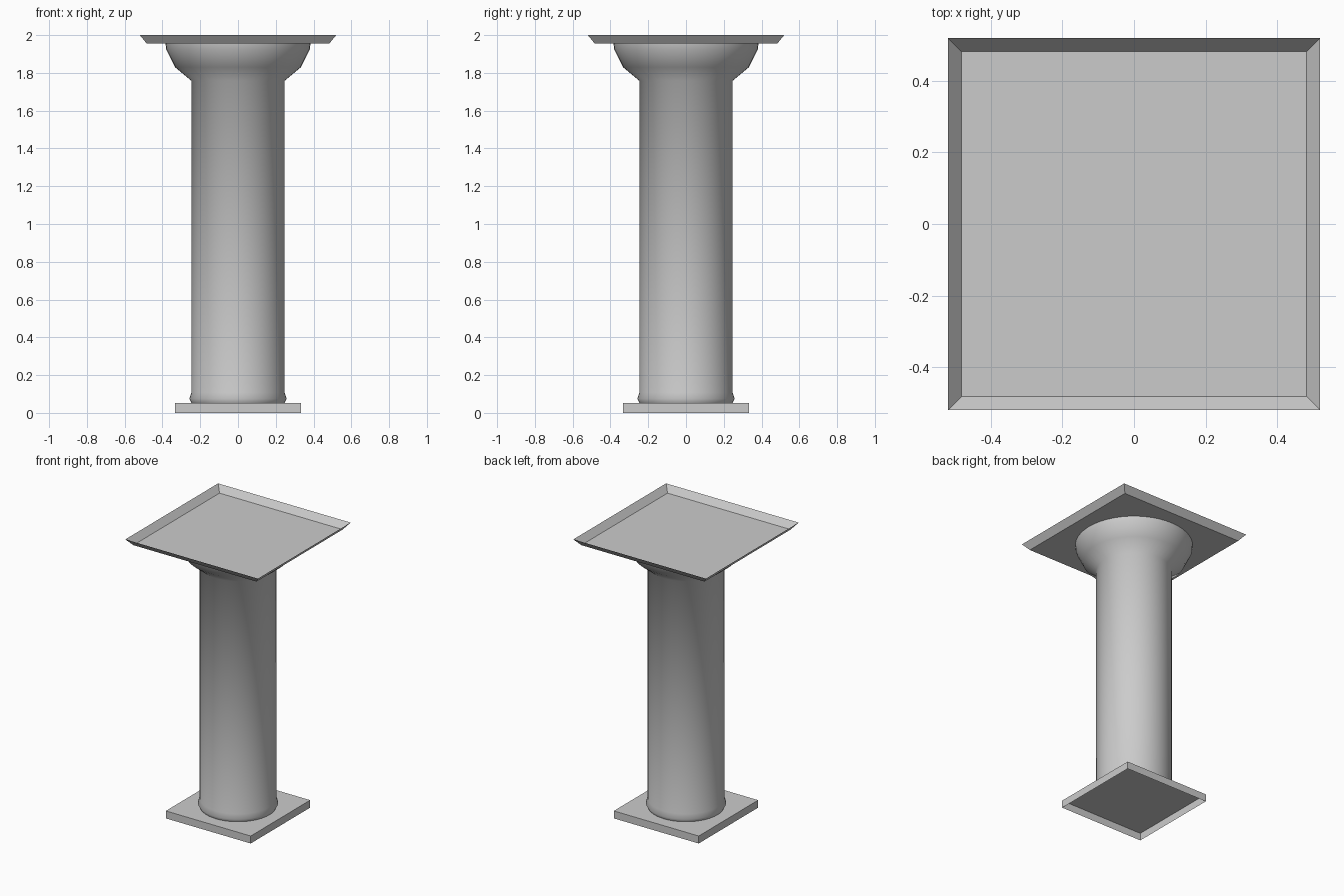
import bpy
import bmesh
from math import cos, sin, pi

if "Cube" in bpy.data.objects:
    bpy.data.objects.remove(bpy.data.objects["Cube"])

SIDES = 48


def finish(name, bm, smooth=False):
    mesh = bpy.data.meshes.new(name)
    for f in bm.faces:
        f.smooth = smooth
    bm.to_mesh(mesh)
    bm.free()
    obj = bpy.data.objects.new(name, mesh)
    bpy.context.collection.objects.link(obj)
    return obj


def square_ring(bm, half, z):
    return [bm.verts.new((sx * half, sy * half, z))
            for sx, sy in ((-1, -1), (1, -1), (1, 1), (-1, 1))]


def bridge(bm, low, high):
    n = len(low)
    for i in range(n):
        j = (i + 1) % n
        bm.faces.new((low[i], low[j], high[j], high[i]))


def open_square(name, low, high, closed_top):
    """Square shell of (half size, z) rings, closed at one end only."""
    bm = bmesh.new()
    a, b = square_ring(bm, *low), square_ring(bm, *high)
    bridge(bm, a, b)
    bm.faces.new(b if closed_top else a[::-1])
    return finish(name, bm)


def lathe(name, profile):
    """Open surface of revolution from (radius, z) points, bottom to top."""
    bm = bmesh.new()
    rings = [[bm.verts.new((r * cos(2 * pi * i / SIDES),
                            r * sin(2 * pi * i / SIDES), z))
              for i in range(SIDES)] for r, z in profile]
    for low, high in zip(rings, rings[1:]):
        bridge(bm, low, high)
    return finish(name, bm, smooth=True)


# Square plinth, hollow underneath
open_square("plinth", (0.333, 0.0), (0.333, 0.053), True)

# Round shaft with a small foot bulge and a flared capital
lathe("column_shaft", [
    (0.247, 0.053), (0.258, 0.075), (0.247, 0.108),
    (0.247, 1.758), (0.333, 1.83), (0.38, 1.925), (0.384, 1.955),
])

# Flared square slab, open like a shallow tray on top
open_square("top_tray", (0.483, 1.955), (0.52, 2.0), False)
